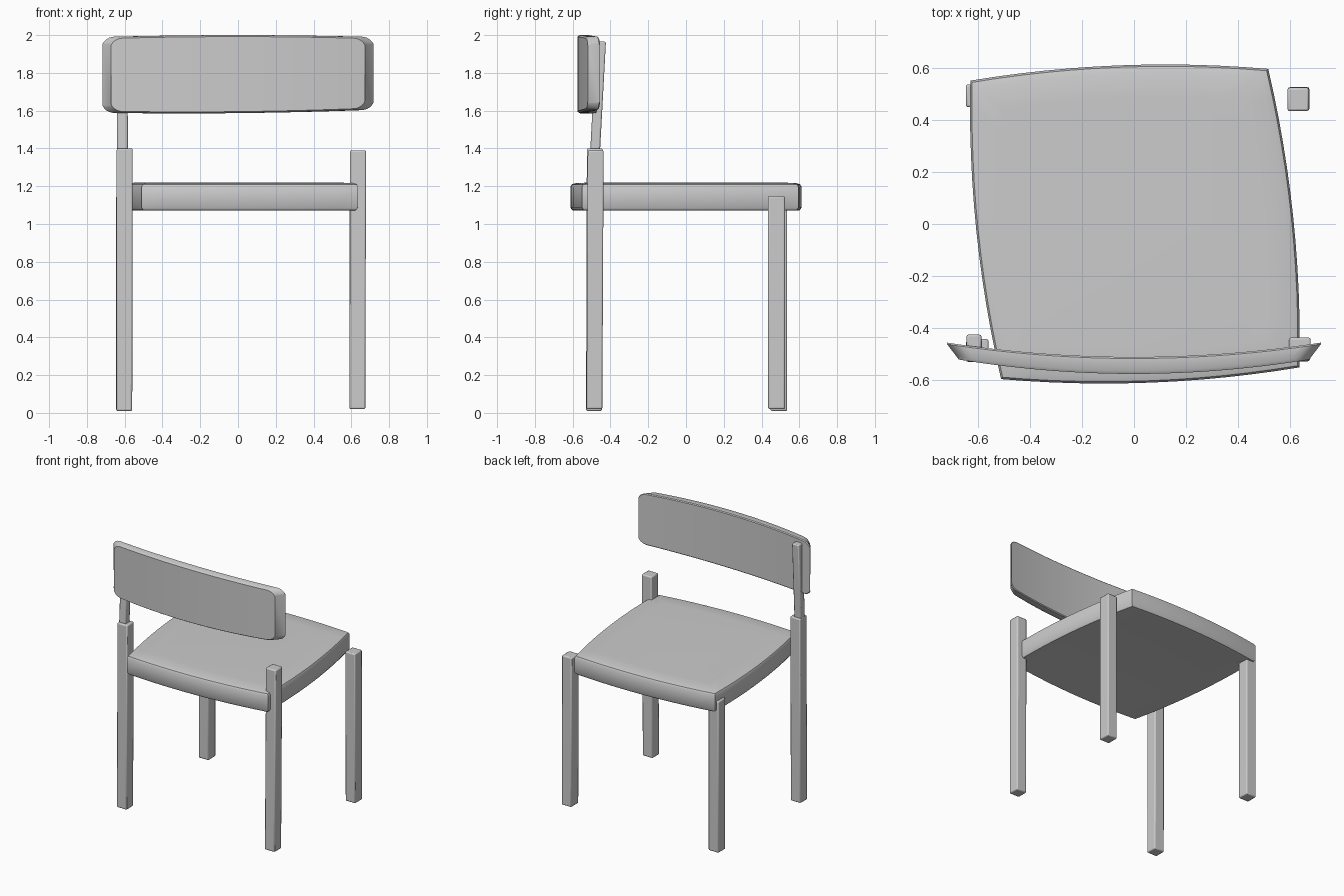
import bpy, bmesh, math
from mathutils import Vector

if "Cube" in bpy.data.objects:
    bpy.data.objects.remove(bpy.data.objects["Cube"])


def finish(name, bm, bevel=0.0, angle=35):
    bmesh.ops.recalc_face_normals(bm, faces=bm.faces)
    me = bpy.data.meshes.new(name)
    bm.to_mesh(me)
    bm.free()
    ob = bpy.data.objects.new(name, me)
    bpy.context.collection.objects.link(ob)
    if bevel:
        mod = ob.modifiers.new("edge_bevel", 'BEVEL')
        mod.width = bevel
        mod.segments = 2
    bpy.ops.object.select_all(action='DESELECT')
    bpy.context.view_layer.objects.active = ob
    ob.select_set(True)
    bpy.ops.object.shade_smooth_by_angle(angle=math.radians(angle))
    return ob


def loft(bm, rings):
    """Skin closed rings of points and cap both ends."""
    loops = [[bm.verts.new(p) for p in ring] for ring in rings]
    n = len(loops[0])
    for a, b in zip(loops, loops[1:]):
        for i in range(n):
            j = (i + 1) % n
            bm.faces.new((a[i], a[j], b[j], b[i]))
    bm.faces.new(loops[0])
    bm.faces.new(loops[-1])


def post(name, bottom, top, sx, sy, bevel=0.008):
    """Square bar between two centre points."""
    bm = bmesh.new()
    loft(bm, [[(c[0] + i * sx / 2, c[1] + j * sy / 2, c[2])
               for i, j in ((-1, -1), (1, -1), (1, 1), (-1, 1))] for c in (bottom, top)])
    return finish(name, bm, bevel)


# Legs, the front pair rising past the seat
post("front_leg_left", (-0.602, -0.487, 0.01), (-0.600, -0.483, 1.40), 0.084, 0.084)
post("front_leg_right", (0.632, -0.485, 0.02), (0.636, -0.478, 1.39), 0.084, 0.084)
post("back_leg_left", (-0.603, 0.492, 0.01), (-0.603, 0.492, 1.15), 0.084, 0.088)
post("back_leg_right", (0.632, 0.480, 0.02), (0.630, 0.478, 1.147), 0.082, 0.09)

# Single backrest support on top of the left leg
post("backrest_support", (-0.612, -0.482, 1.37), (-0.614, -0.450, 1.965), 0.058, 0.052)

# Seat: slightly twisted square with bowed sides
corners = [Vector(c) for c in ((-0.51, -0.595), (0.635, -0.55), (0.515, 0.595), (-0.628, 0.55))]
outline = []
for k in range(4):
    a, b = corners[k], corners[(k + 1) % 4]
    d = (b - a).normalized()
    out = Vector((d.y, -d.x))
    for s in range(12):
        t = s / 12
        outline.append(a.lerp(b, t) + out * 0.036 * 4 * t * (1 - t))
bm = bmesh.new()
levels = [(0.90, 1.075), (0.965, 1.072), (0.985, 1.073), (1.0, 1.088), (1.0, 1.197),
          (0.988, 1.21), (0.95, 1.217), (0.8, 1.22)]
loft(bm, [[(p.x * s, p.y * s, z) for p in outline] for s, z in levels])
finish("seat", bm, angle=40)


# Backrest: curved panel with rounded corners and tapered ends
def edge_drop(t, half):
    r = 0.06
    e = max(0.0, abs(t) * half - (half - r)) / r
    return 0.01 * t * t + r * (1 - math.sqrt(max(0.0, 1 - 0.85 * e * e)))


rings = []
ts = [math.sin(math.pi / 2 * (i / 20 - 1)) for i in range(41)]
for t in ts:
    d = edge_drop(t, 0.70)
    xf, xb = 0.672 * t, 0.717 * t
    yf, yb = -0.575 + 0.055 * t * t, -0.51 + 0.055 * t * t
    lo, hi = 1.587 + 0.008 * t + d, 2.0 - d
    rings.append([(xf, yf, lo + 0.008), (xf, yf, hi - 0.008),
                  (xf, yf + 0.012, hi), (xb, yb - 0.006, hi), (xb, yb, hi - 0.006),
                  (xb, yb, lo + 0.006), (xb, yb - 0.006, lo), (xf, yf + 0.012, lo)])
bm = bmesh.new()
loft(bm, rings)
finish("backrest", bm, angle=35)
